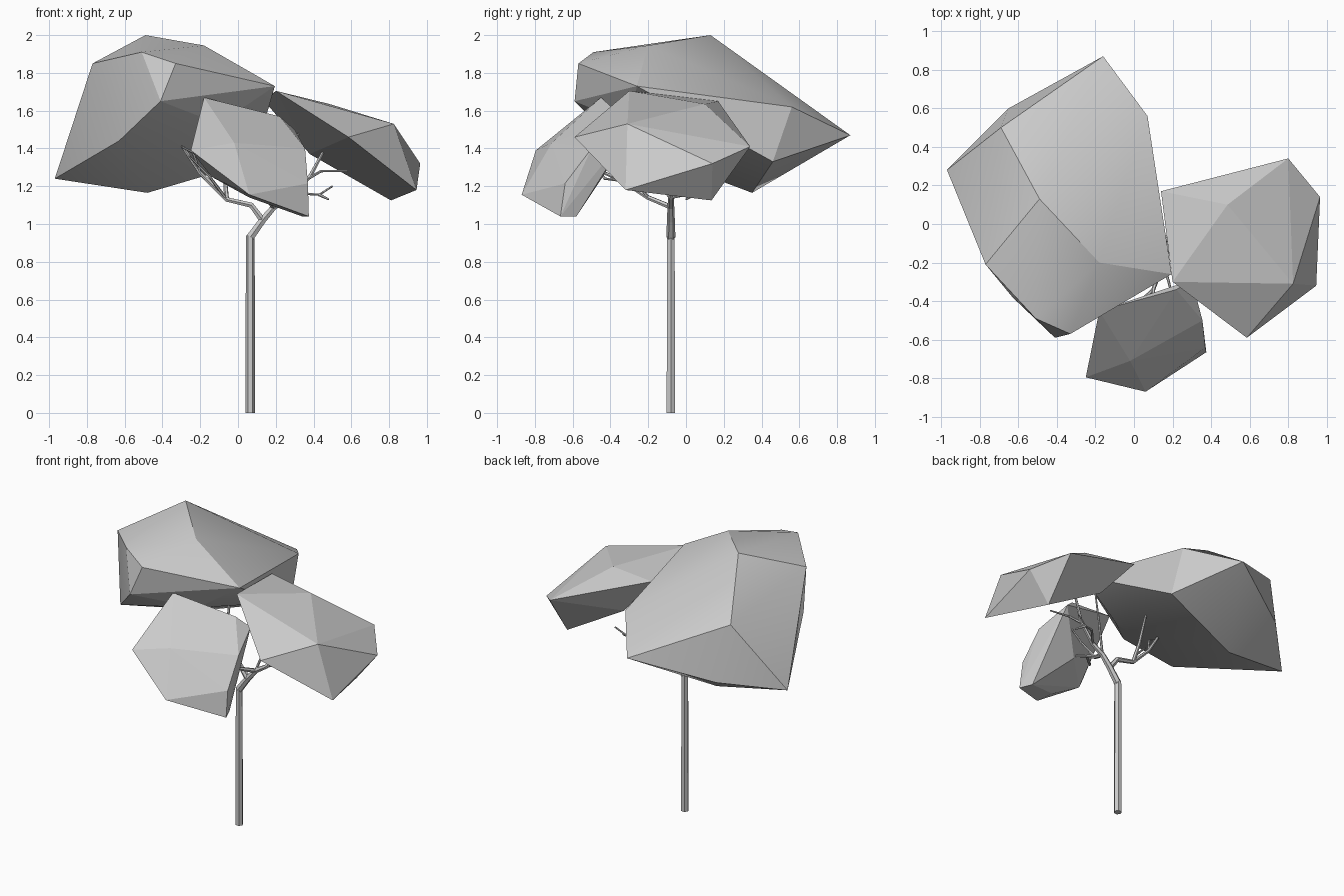
import bpy
import bmesh
import math

cube = bpy.data.objects.get("Cube")
if cube:
    bpy.data.objects.remove(cube, do_unlink=True)

grey = bpy.data.materials.new("plain_grey")
grey.use_nodes = True
grey.diffuse_color = (0.6, 0.6, 0.6, 1)
grey.node_tree.nodes["Principled BSDF"].inputs["Base Color"].default_value = (0.6, 0.6, 0.6, 1)


def canopy(name, corners, smooth=False):
    """Faceted foliage mass stretched over its corner points."""
    bm = bmesh.new()
    for corner in corners:
        bm.verts.new(corner)
    bmesh.ops.convex_hull(bm, input=bm.verts)
    loose = [v for v in bm.verts if not v.link_faces]
    bmesh.ops.delete(bm, geom=loose, context='VERTS')
    bmesh.ops.recalc_face_normals(bm, faces=bm.faces)
    mesh = bpy.data.meshes.new(name)
    bm.to_mesh(mesh)
    bm.free()
    mesh.materials.append(grey)
    obj = bpy.data.objects.new(name, mesh)
    bpy.context.collection.objects.link(obj)
    if smooth:
        bpy.ops.object.select_all(action='DESELECT')
        obj.select_set(True)
        bpy.context.view_layer.objects.active = obj
        bpy.ops.object.shade_smooth_by_angle(angle=math.radians(22))


def limb(name, path, start, end):
    """Tapered tube along a path."""
    curve = bpy.data.curves.new(name, 'CURVE')
    curve.dimensions = '3D'
    curve.bevel_depth = 1
    curve.bevel_resolution = 1
    curve.use_fill_caps = True
    spline = curve.splines.new('POLY')
    spline.points.add(len(path) - 1)
    for i, (point, co) in enumerate(zip(spline.points, path)):
        point.co = (*co, 1)
        point.radius = start + (end - start) * i / (len(path) - 1)
    spline.use_smooth = False
    curve.materials.append(grey)
    obj = bpy.data.objects.new(name, curve)
    bpy.context.collection.objects.link(obj)


# Large foliage mass, right and rear
canopy("large_canopy", [
    (-.49, .13, 2), (-.18, -.2, 1.945), (-.51, -.49, 1.91), (-.33, -.57, 1.85),
    (-.77, -.21, 1.85), (.195, -.26, 1.73), (.07, .56, 1.62), (-.69, .5, 1.7),
    (-.41, -.59, 1.65), (-.16, .87, 1.47), (-.63, -.38, 1.44), (-.97, .28, 1.24),
    (-.65, .6, 1.33), (-.48, .35, 1.165), (.08, .46, 1.33), (-.1, -.3, 1.53),
], smooth=True)

# Medium foliage mass, left
canopy("medium_canopy", [
    (.2, -.3, 1.705), (.485, .1, 1.635), (.825, -.31, 1.53), (.585, -.59, 1.46),
    (.945, -.32, 1.18), (.965, .14, 1.32), (.8, .34, 1.41), (.81, .135, 1.125),
    (.14, .17, 1.65), (.38, .13, 1.37),
])

# Small foliage mass, front
canopy("small_canopy", [
    (-.18, -.45, 1.67), (-.02, -.71, 1.43), (-.25, -.795, 1.39), (.06, -.87, 1.155),
    (.37, -.64, 1.215), (.375, -.665, 1.04), (.34, -.58, 1.04), (.355, -.5, 1.4),
    (.22, -.34, 1.57), (.3, -.29, 1.5), (-.14, -.7, 1.25), (.06, -.72, 1.14),
    (.12, -.44, 1.25),
])

# Trunk and its leaning top
fork, top = (.13, -.08, 1.02), (.19, -.08, 1.09)
limb("trunk", [(.065, -.08, 0), (.065, -.08, .94)], .026, .023)
limb("trunk_top", [(.065, -.08, .93), fork, top], .024, .018)

# Main branches
right_bend = (-.06, -.08, 1.13)
limb("right_branch", [fork, (.07, -.08, 1.1), right_bend, (-.2, -.1, 1.27), (-.3, -.12, 1.42)], .019, .009)
limb("left_branch", [top, (.27, -.08, 1.14), (.38, -.06, 1.25), (.45, -.03, 1.38)], .018, .008)
limb("front_branch", [top, (.15, -.2, 1.14), (.1, -.34, 1.23), (.1, -.5, 1.3)], .015, .008)
limb("rear_branch", [right_bend, (-.07, -.03, 1.25), (-.08, .02, 1.43), (-.16, .12, 1.46)], .013, .006)

# Twigs
for name, path in {
    "right_twig_low": [right_bend, (-.15, -.15, 1.25), (-.26, -.2, 1.36)],
    "right_twig_tip": [(-.2, -.1, 1.27), (-.24, -.14, 1.38), (-.3, -.16, 1.41)],
    "left_twig_low": [(.27, -.08, 1.14), (.36, .02, 1.16), (.43, .04, 1.155), (.5, .06, 1.2)],
    "left_twig_fork": [(.43, .04, 1.155), (.48, .0, 1.13)],
    "left_twig_mid": [(.37, -.06, 1.24), (.44, -.1, 1.28), (.58, -.12, 1.28)],
    "front_twig": [(.1, -.34, 1.23), (.0, -.43, 1.24), (-.06, -.5, 1.33)],
    "front_twig_upper": [(.15, -.2, 1.14), (.18, -.3, 1.28), (.2, -.38, 1.42)],
    "inner_twig": [top, (.25, -.04, 1.28), (.32, .0, 1.48)],
}.items():
    limb(name, path, .009, .005)
